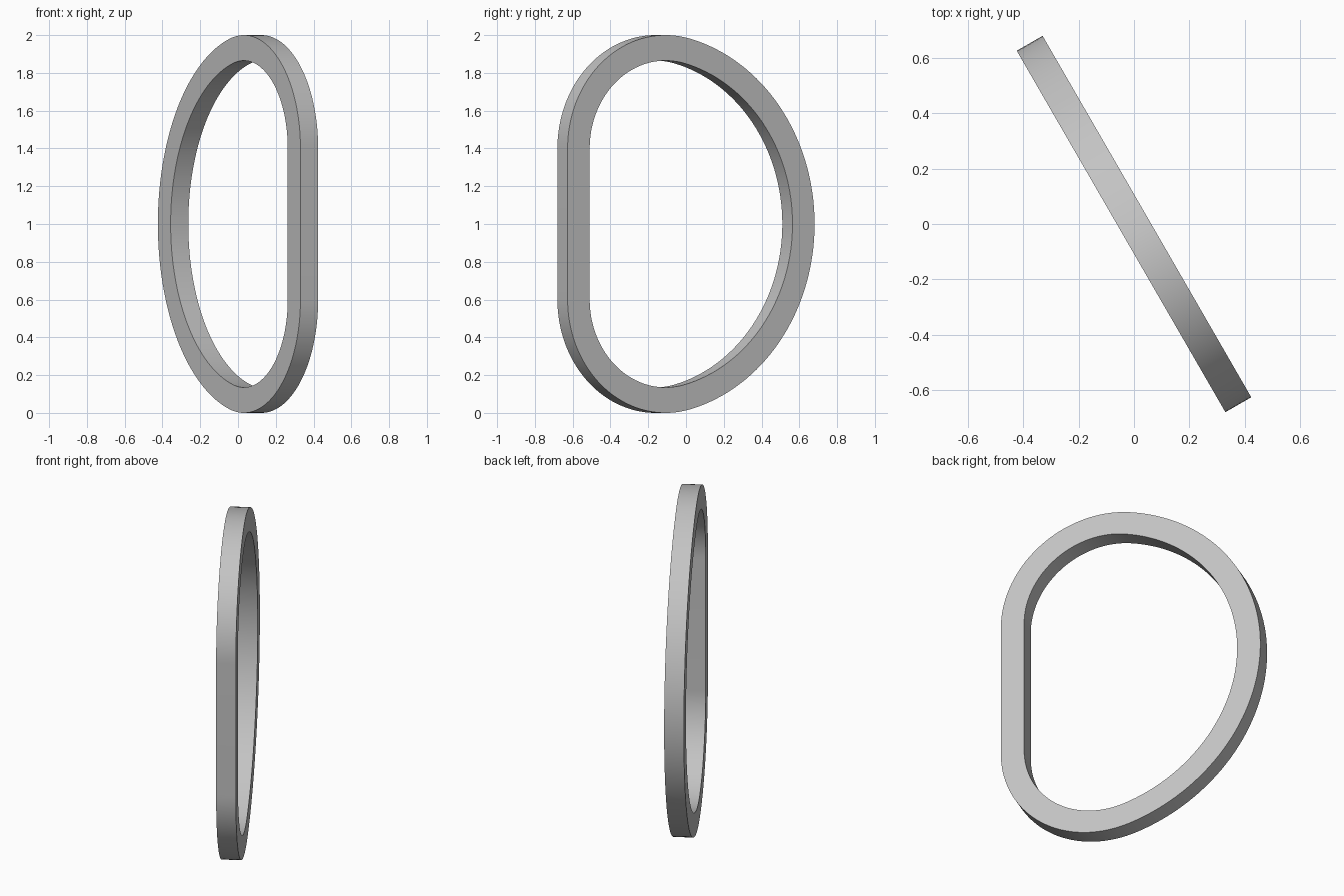
import bpy, bmesh
from math import sin, cos, pi, atan2, hypot, radians
from mathutils import Matrix

if "Cube" in bpy.data.objects:
    bpy.data.objects.remove(bpy.data.objects["Cube"], do_unlink=True)

HALF_WIDTH = 0.755   # half the ring's width in its own plane
CORNER = 0.6         # radius of the two corner arcs
BAND = 0.135         # width of the band
DEPTH = 0.108        # thickness of the ring

grey = bpy.data.materials.new("grey_metal")
grey.use_nodes = True
colour = (0.55, 0.55, 0.55, 1)
grey.diffuse_color = colour
grey.node_tree.nodes["Principled BSDF"].inputs["Base Color"].default_value = colour

# Corner centres and the big arc that touches both corner arcs
corner_x, corner_z = CORNER - HALF_WIDTH, 1 - CORNER
reach = HALF_WIDTH - corner_x
big = (reach**2 + corner_z**2 - CORNER**2) / (2 * (reach - CORNER))
big_x = HALF_WIDTH - big
join = atan2(corner_z, corner_x - big_x)


def arc(cx, cz, radius, start, end, steps):
    angles = [start + (end - start) * i / steps for i in range(steps + 1)]
    return [(cx + radius * cos(a), cz + radius * sin(a)) for a in angles]


def d_outline(inset):
    """D shape: big arc, upper corner, straight bar, lower corner."""
    r = CORNER - inset
    return (arc(big_x, 0, big - inset, -join, join, 64)
            + arc(corner_x, corner_z, r, join, pi, 36)[1:]
            + arc(corner_x, -corner_z, r, pi, 2 * pi - join, 36)[:-1])


# Four matching loops joined into a closed band
bm = bmesh.new()
loops = [[bm.verts.new((x, y, z)) for x, z in d_outline(inset)]
         for inset, y in ((0, -DEPTH / 2), (0, DEPTH / 2),
                          (BAND, DEPTH / 2), (BAND, -DEPTH / 2))]
for k, loop in enumerate(loops):
    other = loops[(k + 1) % len(loops)]
    for i in range(len(loop)):
        j = (i + 1) % len(loop)
        bm.faces.new((loop[i], loop[j], other[j], other[i]))
bmesh.ops.recalc_face_normals(bm, faces=bm.faces)

# Turn the ring about the vertical and stand it on the ground
bm.transform(Matrix.Translation((0, 0, 1)) @ Matrix.Rotation(radians(120), 4, "Z"))
mesh = bpy.data.meshes.new("d_ring")
bm.to_mesh(mesh)
bm.free()
mesh.materials.append(grey)
ring = bpy.data.objects.new("d_ring", mesh)
bpy.context.collection.objects.link(ring)

bpy.ops.object.select_all(action="DESELECT")
ring.select_set(True)
bpy.context.view_layer.objects.active = ring
bpy.ops.object.shade_smooth_by_angle(angle=radians(30))
